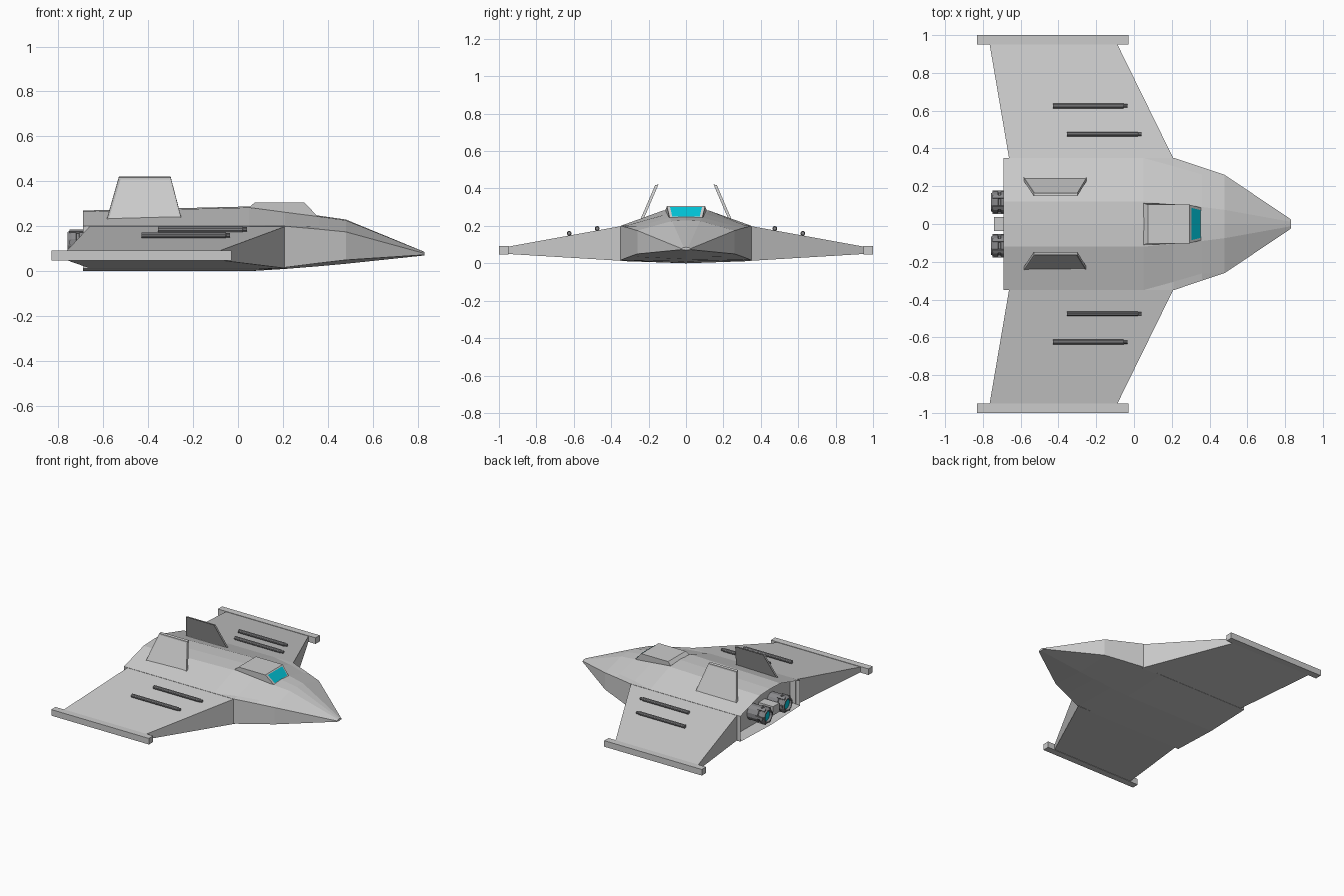
import bpy, bmesh, math
from mathutils import Matrix, Vector

if "Cube" in bpy.data.objects:
    bpy.data.objects.remove(bpy.data.objects["Cube"])


def finish(name, bm, mat=None):
    bmesh.ops.recalc_face_normals(bm, faces=bm.faces[:])
    me = bpy.data.meshes.new(name)
    bm.to_mesh(me)
    bm.free()
    ob = bpy.data.objects.new(name, me)
    bpy.context.collection.objects.link(ob)
    if mat:
        me.materials.append(mat)
    return ob


def loft(rings, cap=True):
    """Skin a row of equal-length point rings."""
    bm = bmesh.new()
    vs = [[bm.verts.new(p) for p in r] for r in rings]
    n = len(vs[0])
    for a, b in zip(vs, vs[1:]):
        for i in range(n):
            bm.faces.new((a[i], a[(i + 1) % n], b[(i + 1) % n], b[i]))
    if cap:
        bm.faces.new(vs[0])
        bm.faces.new(vs[-1])
    bmesh.ops.remove_doubles(bm, verts=bm.verts[:], dist=0.0005)
    bmesh.ops.recalc_face_normals(bm, faces=bm.faces[:])
    return bm


def lathe_x(profile, y, z, sides):
    """Revolve (x, radius) pairs about an axis parallel to x."""
    turn = [2 * math.pi * (i + 0.5) / sides for i in range(sides)]
    return loft([[(x, y + r * math.cos(t), z + r * math.sin(t)) for t in turn]
                 for x, r in profile])


def box(x0, x1, y0, y1, z0, z1):
    return loft([[(x, y0, z0), (x, y1, z0), (x, y1, z1), (x, y0, z1)] for x in (x0, x1)])


glow = bpy.data.materials.new("teal_glass")
glow.diffuse_color = (0.0, 0.55, 0.68, 1)
glow.use_nodes = True
glow.node_tree.nodes["Principled BSDF"].inputs["Base Color"].default_value = glow.diffuse_color
dark = bpy.data.materials.new("dark_metal")
dark.diffuse_color = (0.25, 0.25, 0.26, 1)
dark.use_nodes = True
dark.node_tree.nodes["Principled BSDF"].inputs["Base Color"].default_value = dark.diffuse_color

# Fuselage: x, top z, then (y, z) of roof edge, shoulder, side, belly edge, then belly z
stations = [
    (-0.69, 0.270, 0.12, 0.265, 0.35, 0.20, 0.35, 0.20, 0.35, 0.012, 0.000),
    (0.05, 0.288, 0.12, 0.283, 0.35, 0.20, 0.35, 0.20, 0.35, 0.012, 0.000),
    (0.21, 0.268, 0.105, 0.262, 0.306, 0.205, 0.35, 0.20, 0.35, 0.017, 0.010),
    (0.36, 0.247, 0.09, 0.243, 0.262, 0.198, 0.30, 0.187, 0.30, 0.036, 0.022),
    (0.48, 0.230, 0.075, 0.226, 0.26, 0.175, 0.26, 0.175, 0.26, 0.050, 0.033),
    (0.83, 0.086, 0.012, 0.085, 0.025, 0.079, 0.025, 0.079, 0.025, 0.073, 0.070),
]
rings = []
for x, top, *mid, low in stations:
    half = list(zip(mid[::2], mid[1::2]))
    rings.append([(x, 0, top)] + [(x, y, z) for y, z in half] + [(x, 0, low)]
                 + [(x, -y, z) for y, z in reversed(half)])
bm = loft(rings)
# recessed engine bay in the rear face
rear = min(bm.faces, key=lambda f: f.calc_center_median().x)
bmesh.ops.inset_individual(bm, faces=[rear], thickness=0.025)
for v in rear.verts:
    v.co.x += 0.07
finish("fuselage", bm)

# Canopy block sinking into the roof
bm = bmesh.new()
pts = []
for s in (-1, 1):
    pts.append([bm.verts.new((x, s * y, z)) for x, y, z in (
        (0.05, 0.11, 0.22), (0.05, 0.11, 0.285), (0.075, 0.102, 0.306),
        (0.295, 0.102, 0.306), (0.36, 0.085, 0.238), (0.36, 0.085, 0.20))])
for i in range(6):
    j = (i + 1) % 6
    bm.faces.new((pts[0][i], pts[0][j], pts[1][j], pts[1][i]))
for side in pts:
    bm.faces.new(side)
finish("canopy", bm)

# Windshield pane lying on the sloped canopy front
a, b = Vector((0.295, 0.102, 0.306)), Vector((0.36, 0.085, 0.238))
off = Vector((0.0022, 0, 0.0021))
p, q = a.lerp(b, 0.1) + off, a.lerp(b, 0.85) + off
bm = bmesh.new()
bm.faces.new([bm.verts.new(c) for c in (
    (p.x, -p.y + 0.015, p.z), (q.x, -q.y + 0.014, q.z),
    (q.x, q.y - 0.014, q.z), (p.x, p.y - 0.015, p.z))])
if bm.faces[:][0].normal.x < 0:
    bmesh.ops.reverse_faces(bm, faces=bm.faces[:])
finish("windshield", bm, glow)

for s, side in ((1, "left"), (-1, "right")):
    # Wing: blunt wedge, thick at the root and thin at the tip
    finish(side + "_wing", loft([
        [(xb, s * y, z0), (xf, s * y, z0), (xf, s * y, z1), (xb, s * y, z1)]
        for y, xb, xf, z0, z1 in ((0.34, -0.66, 0.212, 0.013, 0.20),
                                  (0.955, -0.765, -0.09, 0.05, 0.088))]))
    finish(side + "_wing_tip_rail", box(-0.83, -0.03, s * 0.95, s * 1.0, 0.047, 0.092))

    # Canted tail fin with framed panels on both faces
    outline = ((-0.585, 0.248, 0.225), (-0.25, 0.248, 0.225),
               (-0.30, 0.165, 0.418), (-0.53, 0.165, 0.418))
    bm = loft([[(x, s * (y - d), z + d * 0.2) for x, y, z in outline] for d in (0, 0.018)])
    faces = sorted(bm.faces, key=lambda f: -f.calc_area())[:2]
    bmesh.ops.inset_individual(bm, faces=faces, thickness=0.012)
    for f in faces:
        n = f.normal.copy()
        for v in f.verts:
            v.co -= n * 0.004
    finish(side + "_tail_fin", bm)

    # Wing guns
    for label, x0, y, z in (("outer", -0.43, 0.625, 0.160), ("inner", -0.355, 0.475, 0.186)):
        gun = lathe_x([(x0, 0.013), (x0 + 0.375, 0.013), (x0 + 0.378, 0.010),
                       (x0 + 0.395, 0.010)], s * y, z, 10)
        finish(f"{side}_{label}_gun", gun, dark)

    # Ribbed engine nozzle and its glowing core
    finish(side + "_engine", lathe_x([
        (-0.60, 0.058), (-0.705, 0.058), (-0.708, 0.052), (-0.718, 0.052), (-0.721, 0.059),
        (-0.742, 0.059), (-0.758, 0.048), (-0.758, 0.040), (-0.735, 0.036)],
        s * 0.115, 0.128, 12), dark)
    finish(side + "_engine_glow", lathe_x([(-0.734, 0.037), (-0.742, 0.036)],
                                          s * 0.115, 0.128, 12), glow)
    for i in range(6):
        t = math.pi * (i + 0.5) / 3
        bm = box(-0.75, -0.69, -0.009, 0.009, 0.05, 0.062)
        bmesh.ops.transform(bm, verts=bm.verts[:], matrix=Matrix.Translation(
            (0, s * 0.115, 0.128)) @ Matrix.Rotation(t, 4, 'X'))
        finish(f"{side}_engine_rib_{i}", bm, dark)

# Block between the engines
finish("engine_bridge", box(-0.74, -0.60, -0.037, 0.037, 0.10, 0.165))
